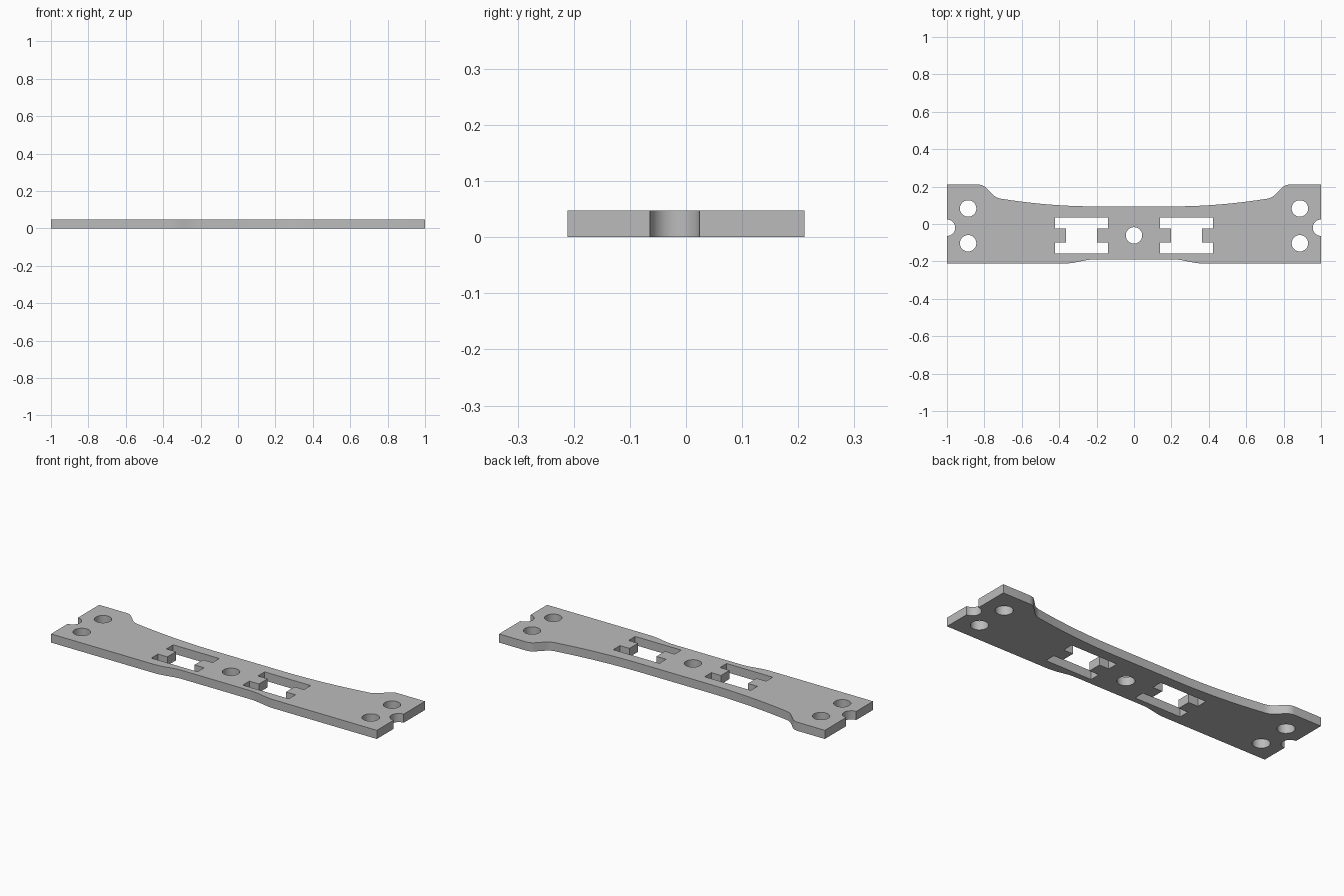
import bpy, bmesh
from math import pi, cos, sin, tan
from mathutils import Vector

if "Cube" in bpy.data.objects:
    bpy.data.objects.remove(bpy.data.objects["Cube"], do_unlink=True)

THICKNESS = 0.048
NOTCH_Y, HOLE_R = -0.02, 0.044


def arc(cx, cy, r, start, end, steps):
    """Points on a circular arc, both ends included."""
    return [Vector((cx + r * cos(start + (end - start) * i / steps),
                    cy + r * sin(start + (end - start) * i / steps)))
            for i in range(steps + 1)]


def fillet(before, corner, after, radius, steps=8):
    """Round one corner of a path with a tangent arc."""
    before, corner, after = Vector(before), Vector(corner), Vector(after)
    a, b = (before - corner).normalized(), (after - corner).normalized()
    half = a.angle(b) / 2
    start = corner + a * radius / tan(half)
    end = corner + b * radius / tan(half)
    centre = corner + (a + b).normalized() * radius / sin(half)
    points = []
    for i in range(steps + 1):
        ray = (start.lerp(end, i / steps) - centre).normalized()
        points.append(centre + ray * radius)
    return points


def mirror(points):
    return [Vector((-p.x, p.y)) for p in reversed(points)]


def right_half_outline():
    """Counter-clockwise from the bottom middle to the top middle."""
    waist = [Vector((0.69 - 0.49 * i / 16, 0.094 + 0.038 * (1 - i / 16) ** 2))
             for i in range(17)]
    ear, root = (0.809, 0.211), (0.735, 0.138)
    half = fillet((0, -0.189), (0.235, -0.189), (0.34, -0.211), 0.3, 4)
    half += fillet((0.235, -0.189), (0.34, -0.211), (1, -0.211), 0.3, 4)
    half += [Vector((1, -0.211))]
    half += arc(1, NOTCH_Y, HOLE_R, 1.5 * pi, 0.5 * pi, 20)
    half += [Vector((1, 0.211))]
    half += fillet((1, 0.211), ear, root, 0.06)
    half += fillet(ear, root, waist[0], 0.08)
    return half + waist


def h_slot():
    """Slot with a tab reaching in from each end."""
    x0, x1, x2, x3 = 0.139, 0.198, 0.364, 0.422
    y0, y1, y2, y3 = -0.157, -0.099, -0.024, 0.035
    return [Vector(p) for p in (
        (x0, y0), (x3, y0), (x3, y1), (x2, y1), (x2, y2), (x3, y2),
        (x3, y3), (x0, y3), (x0, y2), (x1, y2), (x1, y1), (x0, y1))]


def round_hole(x, y):
    return arc(x, y, HOLE_R, 0, 2 * pi, 36)[:-1]


# Outline, slots and bolt holes
half = right_half_outline()
loops = [half + mirror(half), h_slot(), mirror(h_slot()), round_hole(0, -0.061)]
loops += [round_hole(x, y) for x in (-0.887, 0.887) for y in (-0.103, 0.083)]

# Fill the flat plate around its openings
bm = bmesh.new()
for loop in loops:
    verts = [bm.verts.new((p.x, p.y, 0)) for p in loop]
    for i, v in enumerate(verts):
        bm.edges.new((verts[i - 1], v))
bmesh.ops.triangle_fill(bm, edges=bm.edges[:], use_beauty=True, normal=(0, 0, 1))
bm.normal_update()
bmesh.ops.reverse_faces(bm, faces=[f for f in bm.faces if f.normal.z < 0])
mesh = bpy.data.meshes.new("mounting_plate")
bm.to_mesh(mesh)
bm.free()

plate = bpy.data.objects.new("mounting_plate", mesh)
bpy.context.collection.objects.link(plate)

# Thicken upward
solid = plate.modifiers.new("thickness", "SOLIDIFY")
solid.thickness = THICKNESS
solid.offset = 1

# Grey metal
grey = bpy.data.materials.new("grey_metal")
grey.use_nodes = True
colour = (0.5, 0.5, 0.5, 1)
grey.diffuse_color = colour
grey.node_tree.nodes["Principled BSDF"].inputs["Base Color"].default_value = colour
mesh.materials.append(grey)

bpy.ops.object.select_all(action="DESELECT")
plate.select_set(True)
bpy.context.view_layer.objects.active = plate
bpy.ops.object.modifier_apply(modifier=solid.name)
bpy.ops.object.shade_smooth_by_angle(angle=pi / 6)
